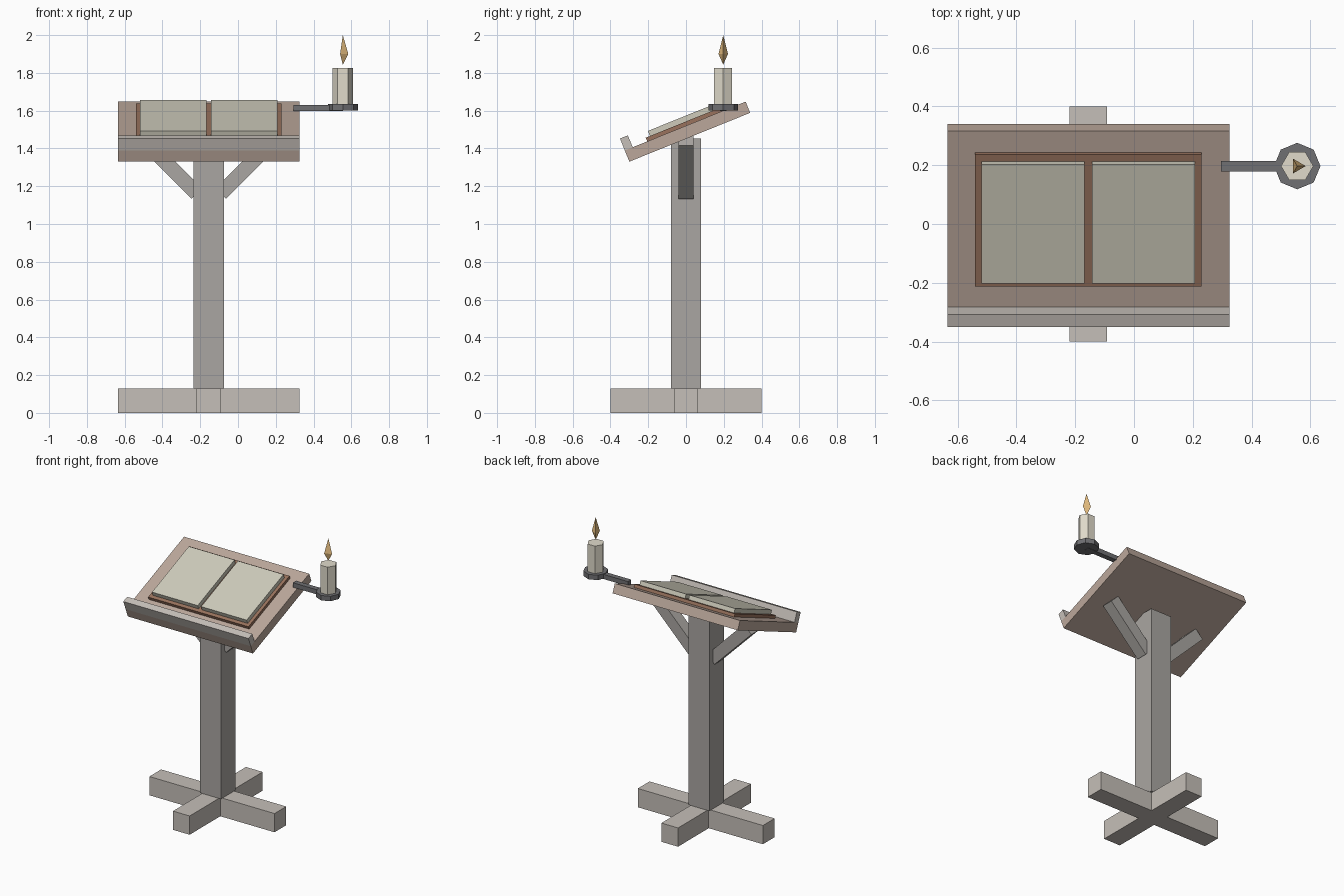
import bpy, bmesh
from math import radians, pi, cos, sin
from mathutils import Matrix, Vector

if "Cube" in bpy.data.objects:
    bpy.data.objects.remove(bpy.data.objects["Cube"])


def material(name, rgb):
    m = bpy.data.materials.new(name)
    m.diffuse_color = (*rgb, 1)
    m.use_nodes = True
    m.node_tree.nodes["Principled BSDF"].inputs["Base Color"].default_value = m.diffuse_color
    return m


WOOD = material("pale_wood", (0.56, 0.52, 0.48))
POST = material("grey_wood", (0.40, 0.38, 0.36))
BOARD = material("board_wood", (0.50, 0.39, 0.33))
LEATHER = material("leather", (0.32, 0.17, 0.11))
PAPER = material("paper", (0.62, 0.60, 0.50))
IRON = material("iron", (0.16, 0.16, 0.17))
WAX = material("wax", (0.75, 0.71, 0.60))
FIRE = material("fire", (0.80, 0.52, 0.22))


def finish(name, bm, mat, matrix=Matrix()):
    bmesh.ops.recalc_face_normals(bm, faces=bm.faces)
    mesh = bpy.data.meshes.new(name)
    bm.to_mesh(mesh)
    bm.free()
    mesh.materials.append(mat)
    ob = bpy.data.objects.new(name, mesh)
    ob.matrix_world = matrix
    bpy.context.collection.objects.link(ob)
    return ob


def box(name, lo, hi, mat, matrix=Matrix()):
    """Box between two corners, placed by an optional matrix."""
    lo, hi = Vector(lo), Vector(hi)
    bm = bmesh.new()
    bmesh.ops.create_cube(bm, size=1)
    bmesh.ops.scale(bm, vec=hi - lo, verts=bm.verts)
    bmesh.ops.translate(bm, vec=(lo + hi) / 2, verts=bm.verts)
    return finish(name, bm, mat, matrix)


def cone(name, sides, r1, r2, x, y, z0, z1, mat):
    """Upright prism or cone with its first corner on +x."""
    bm = bmesh.new()
    rings = []
    for r, z in ((r1, z0), (r2, z1)):
        rings.append([bm.verts.new((x + r * cos(2 * pi * i / sides),
                                    y + r * sin(2 * pi * i / sides), z))
                      for i in range(sides)])
    for i in range(sides):
        j = (i + 1) % sides
        bm.faces.new((rings[0][i], rings[0][j], rings[1][j], rings[1][i]))
    for ring in rings:
        bm.faces.new(ring)
    return finish(name, bm, mat)


CX = -0.155   # stand axis
HALF = 0.48   # half width of board and foot

# Crossed feet and post
box("foot_side_to_side", (CX - HALF, -0.064, 0), (CX + HALF, 0.064, 0.13), WOOD)
box("foot_front_to_back", (CX - 0.064, -0.40, 0), (CX + 0.064, 0.40, 0.13), WOOD)
box("post", (CX - 0.08, -0.08, 0.13), (CX + 0.08, 0.08, 1.453), POST)

# Diagonal braces
for side, label in ((-1, "left"), (1, "right")):
    place = Matrix.Translation((CX + side * 0.205, 0, 1.303)) @ Matrix.Rotation(radians(-45 * side), 4, 'Y')
    if side < 0:
        place = place @ Matrix.Rotation(pi, 4, 'Z')
    box(f"brace_{label}", (-0.2, -0.04, -0.04), (0.2, 0.04, 0.04), POST, place)

# Tilted board, with local y running up the slope and z out of the surface
TILT = Matrix.Translation((CX, -0.30, 1.33)) @ Matrix.Rotation(radians(22), 4, 'X')
box("board", (-HALF, 0, 0), (HALF, 0.69, 0.064), BOARD, TILT)
box("book_ledge", (-HALF, 0, 0.064), (HALF, 0.045, 0.132), WOOD, TILT)

# Open book
box("book_cover", (-0.385, 0.128, 0.064), (0.385, 0.612, 0.085), LEATHER, TILT)
for side, label in ((-1, "left"), (1, "right")):
    a, b = sorted((side * 0.013, side * 0.363))
    box(f"pages_{label}", (a, 0.152, 0.085), (b, 0.587, 0.114), PAPER, TILT)

# Candle arm, dish and candle
KX, KY = 0.555, 0.197
box("candle_arm", (0.295, KY - 0.018, 1.598), (KX, KY + 0.018, 1.63), IRON)
cone("candle_dish", 8, 0.079, 0.079, KX, KY, 1.60, 1.634, IRON)
cone("candle", 6, 0.055, 0.055, KX, KY, 1.634, 1.825, WAX)

# Three-sided flame
bm = bmesh.new()
ring = [bm.verts.new((KX + 0.029 * cos(2 * pi * i / 3), KY + 0.029 * sin(2 * pi * i / 3), 1.90))
        for i in range(3)]
for z in (1.844, 2.0):
    tip = bm.verts.new((KX, KY, z))
    for i in range(3):
        bm.faces.new((ring[i], ring[(i + 1) % 3], tip))
finish("flame", bm, FIRE)
